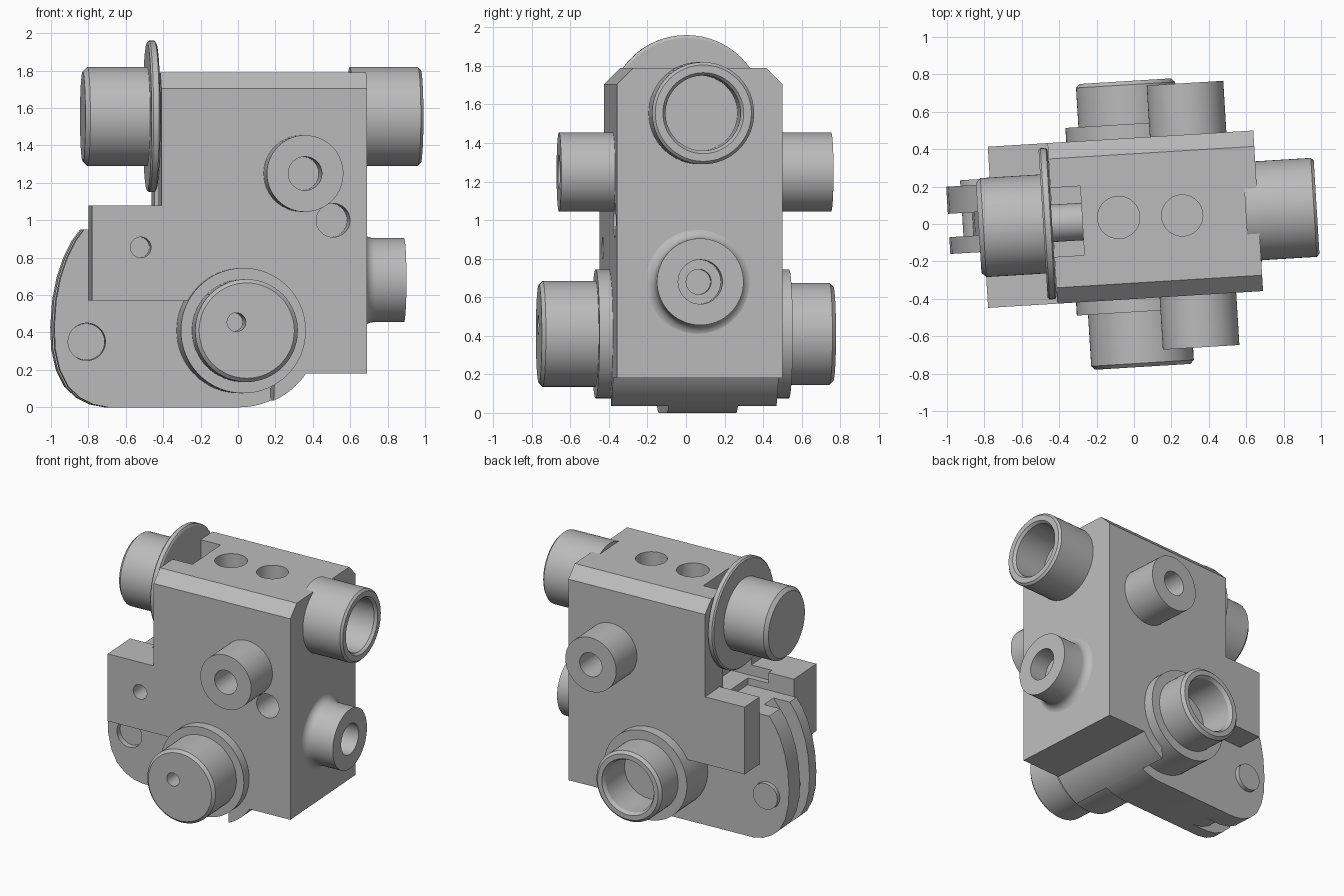
import bpy, bmesh, math
from mathutils import Matrix, Vector

if "Cube" in bpy.data.objects:
    bpy.data.objects.remove(bpy.data.objects["Cube"])

TURN = Matrix.Rotation(math.radians(3.5), 4, 'Z')   # whole assembly sits slightly turned
SEG = 64

grey = bpy.data.materials.new("machined grey")
grey.diffuse_color = (0.5, 0.5, 0.5, 1)
grey.use_nodes = True
grey.node_tree.nodes["Principled BSDF"].inputs["Base Color"].default_value = grey.diffuse_color


def finish(name, bm):
    bmesh.ops.recalc_face_normals(bm, faces=bm.faces)
    bm.transform(TURN)
    me = bpy.data.meshes.new(name)
    bm.to_mesh(me)
    bm.free()
    me.materials.append(grey)
    ob = bpy.data.objects.new(name, me)
    bpy.context.collection.objects.link(ob)
    return ob


def extrude(name, profile, y0, y1, chamfer=0):
    """Extrude an x-z outline along y, optionally chamfering the long top edges."""
    bm = bmesh.new()
    f = bm.faces.new([bm.verts.new((x, y0, z)) for x, z in profile])
    new = bmesh.ops.extrude_face_region(bm, geom=[f])['geom']
    for v in new:
        if isinstance(v, bmesh.types.BMVert):
            v.co.y = y1
    if chamfer:
        top = max(z for _, z in profile)
        edges = [e for e in bm.edges
                 if all(abs(v.co.z - top) < 1e-4 for v in e.verts)
                 and abs(e.verts[0].co.y - e.verts[1].co.y) < 1e-4]
        bmesh.ops.bevel(bm, geom=edges, offset=chamfer, segments=1, affect='EDGES')
    return finish(name, bm)


def box(name, x0, x1, y0, y1, z0, z1):
    return extrude(name, [(x0, z0), (x1, z0), (x1, z1), (x0, z1)], y0, y1)


def lathe(name, profile, origin, axis):
    """Spin (radius, height) points about an axis from origin."""
    m = Matrix.Translation(origin) @ Vector(axis).to_track_quat('Z', 'Y').to_matrix().to_4x4()
    bm = bmesh.new()
    rings = []
    for r, h in profile:
        if r == 0:
            rings.append([bm.verts.new((0, 0, h))] * SEG)
        else:
            rings.append([bm.verts.new((r * math.cos(a), r * math.sin(a), h))
                          for a in (2 * math.pi * i / SEG for i in range(SEG))])
    for a, b in zip(rings, rings[1:]):
        for i in range(SEG):
            j = (i + 1) % SEG
            quad = list(dict.fromkeys([a[i], a[j], b[j], b[i]]))
            bm.faces.new(quad)
    bm.transform(m)
    return finish(name, bm)


def rod(name, r, length, origin, axis):
    return lathe(name, [(0, 0), (r, 0), (r, length), (0, length)], origin, axis)


def boolean(ob, other, op='DIFFERENCE'):
    mod = ob.modifiers.new("cut", 'BOOLEAN')
    mod.object, mod.operation, mod.solver = other, op, 'EXACT'
    bpy.context.view_layer.objects.active = ob
    bpy.ops.object.modifier_apply(modifier=mod.name)
    bpy.data.objects.remove(other)


LEFT, RIGHT, FRONT, BACK, DOWN = (-1, 0, 0), (1, 0, 0), (0, -1, 0), (0, 1, 0), (0, 0, -1)
Y0, Y1, YC = -0.40, 0.46, 0.03

# arc under the lower shaft, from the bottom up to the block's underside
arc = [(0.41 * math.sin(a), 0.41 - 0.41 * math.cos(a))
       for a in (math.radians(d) for d in range(0, 57, 4))]

# main block with chamfered top, front and back cheeks
block = extrude("main_block",
                [(-0.435, 1.79), (-0.435, 0.57), (-0.25, 0.57), (-0.25, 0.45), (0.17, 0.12)]
                + [p for p in arc if p[0] > 0.165] + [(0.667, 0.18), (0.667, 1.79)],
                Y0, Y1, chamfer=0.085)
boolean(block, box("front_cheek", -0.806, -0.40, Y0, -0.105, 0.57, 1.08), 'UNION')
boolean(block, box("back_cheek", -0.755, -0.40, 0.265, Y1, 0.57, 1.08), 'UNION')
boolean(block, box("slot_cut", -0.6, -0.275, -0.15, 0.22, 1.0, 2.0))
for r, depth, at, axis in [
    (0.113, 0.8, (-0.08, 0.04, 1.9), DOWN),
    (0.11, 0.3, (0.26, 0.03, 1.9), DOWN),
    (0.09, 0.35, (0.485, -0.5, 1.0), FRONT),
    (0.055, 0.25, (-0.545, -0.5, 0.855), FRONT),
]:
    start = Vector(at) + (Vector(axis) * -depth if axis == FRONT else Vector((0, 0, 0)))
    boolean(block, rod("hole_cut", r, depth, start, axis))

# grooved lever between the cheeks
outer = [(-0.83, 0.95), (-0.875, 0.89), (-0.92, 0.80), (-0.957, 0.69), (-0.98, 0.57),
         (-0.99, 0.43), (-0.985, 0.31), (-0.96, 0.20), (-0.915, 0.11), (-0.85, 0.05),
         (-0.78, 0.015), (-0.70, 0.0)]
tail = arc + [(0.3, 0.5), (-0.40, 0.95)]
for name, a, b in (("lever_front_plate", -0.10, -0.01), ("lever_back_plate", 0.115, 0.26)):
    plate = extrude(name, outer + tail, a, b)
    boolean(plate, rod("pin_cut", 0.1, 0.6, (-0.816, -0.2, 0.35), BACK))
core = [(x + 0.13, z) for x, z in outer]
extrude("lever_core", core + tail, -0.01, 0.115)
rod("lever_pin", 0.098, 0.35, (-0.816, -0.06, 0.35), BACK)

# upper cross shaft: knob with flange on the left, cup on the right
UP = (0, YC, 1.555)
lathe("upper_knob", [(0, 0.27), (0.1, 0.27), (0.1, 0.437), (0.39, 0.437), (0.405, 0.445),
                     (0.405, 0.475), (0.395, 0.485), (0.265, 0.485), (0.265, 0.805),
                     (0.24, 0.83), (0, 0.83)], UP, LEFT)
lathe("upper_cup", [(0, 0.6), (0.265, 0.6), (0.265, 0.965), (0.25, 0.98), (0.21, 0.98),
                    (0.195, 0.96), (0.195, 0.70), (0, 0.70)], UP, RIGHT)

# lower shaft: closed knob at the front, cup at the back
LOW = (0, YC, 0.41)
knob = lathe("lower_knob", [(0, 0.1), (0.335, 0.1), (0.335, 0.5), (0.275, 0.5), (0.275, 0.775),
                            (0.255, 0.795), (0, 0.795)], LOW, FRONT)
boolean(knob, rod("hole_cut", 0.05, 0.4, (-0.055, -0.5, 0.455), FRONT))
lathe("lower_cup", [(0, 0.1), (0.335, 0.1), (0.335, 0.505), (0.265, 0.505), (0.265, 0.715),
                    (0.245, 0.735), (0.21, 0.735), (0.195, 0.71), (0.195, 0.46), (0, 0.46)], LOW, BACK)

# hollow bosses on the front and back faces
for name, axis, tip in (("front_boss", FRONT, 0.71), ("back_boss", BACK, 0.705)):
    lathe(name, [(0, 0.3), (0.205, 0.3), (0.205, tip), (0.09, tip), (0.09, 0.42), (0, 0.42)],
          (0.318, YC, 1.25), axis)

# filleted boss on the right face with a stepped bore
fillet = [(0.285 - 0.06 * math.sin(a), 0.725 - 0.06 * math.cos(a))
          for a in (math.radians(d) for d in range(0, 91, 15))]
lathe("side_boss", [(0, 0.6), (0.285, 0.6)] + fillet
      + [(0.225, 0.89), (0.115, 0.89), (0.115, 0.75), (0.065, 0.75), (0.065, 0.68), (0, 0.68)],
      (0, 0.02, 0.68), RIGHT)

# smooth round surfaces, keep machined edges crisp
for ob in bpy.context.scene.objects:
    ob.select_set(True)
bpy.context.view_layer.objects.active = block
bpy.ops.object.shade_smooth_by_angle(angle=math.radians(25))
